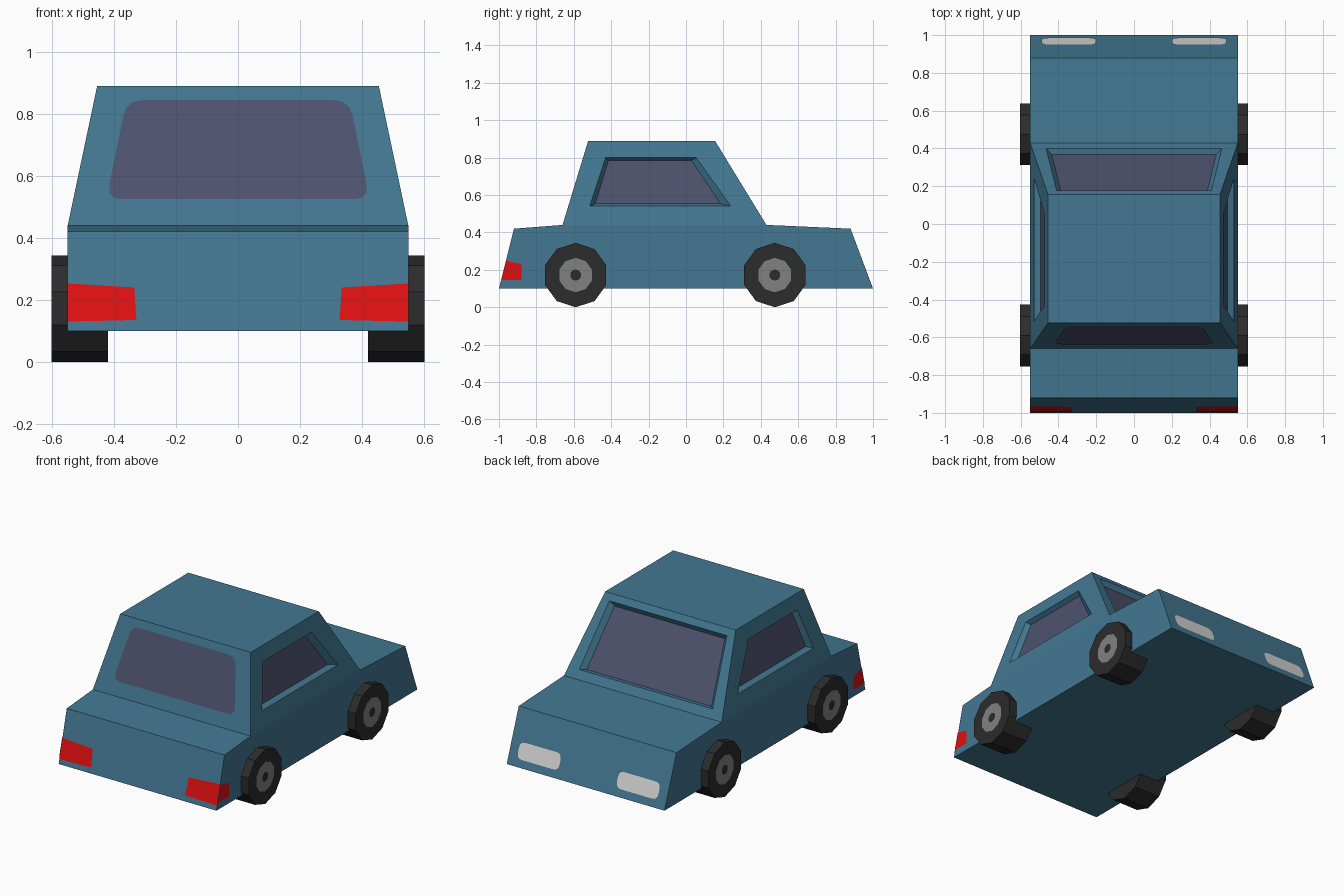
import bpy, bmesh, math
from mathutils import Vector

if "Cube" in bpy.data.objects:
    bpy.data.objects.remove(bpy.data.objects["Cube"])


def material(name, rgb):
    m = bpy.data.materials.new(name)
    m.diffuse_color = (*rgb, 1)
    m.use_nodes = True
    m.node_tree.nodes["Principled BSDF"].inputs["Base Color"].default_value = m.diffuse_color
    return m


BLUE = material("body blue", (0.055, 0.185, 0.285))
GLASS = material("window glass", (0.075, 0.085, 0.155))
RED = material("tail light red", (0.74, 0.005, 0.005))
WHITE = material("headlight white", (0.66, 0.66, 0.65))
RUBBER = material("tyre black", (0.025, 0.025, 0.025))
HUB = material("hub grey", (0.22, 0.22, 0.22))


def finish(name, bm, mats):
    bmesh.ops.remove_doubles(bm, verts=bm.verts, dist=1e-5)
    bmesh.ops.recalc_face_normals(bm, faces=bm.faces)
    me = bpy.data.meshes.new(name)
    bm.to_mesh(me)
    bm.free()
    for m in mats:
        me.materials.append(m)
    ob = bpy.data.objects.new(name, me)
    bpy.context.collection.objects.link(ob)
    return ob


def face(bm, pts, mat=0):
    f = bm.faces.new([bm.verts.new(p) for p in pts])
    f.material_index = mat


def window(bm, wall, hole, pane):
    """Quad wall with a sunken window: frame, reveal and glass."""
    for a, b in ((wall, hole), (hole, pane)):
        for i in range(4):
            j = (i + 1) % 4
            face(bm, (a[i], a[j], b[j], b[i]))
    face(bm, pane, 1)


# Surfaces the details sit on
W, WT, Z0, Z1 = 0.55, 0.455, 0.44, 0.89


def cabin_x(z):
    return W + (WT - W) * (z - Z0) / (Z1 - Z0)


def rear_glass_y(z):
    return -0.66 + 0.137 * (z - Z0) / (Z1 - Z0)


def screen_z(y):
    return Z0 + (0.43 - y) / 0.275 * (Z1 - Z0)


def nose_y(z):
    return -1 + 0.08 * (z - 0.1) / 0.32


def tail_y(z):
    return 1 - 0.12 * (z - 0.1) / 0.32


# Body shell: lower hull
bm = bmesh.new()
hull = [(0.43, Z0), (0.88, 0.42), (1, 0.1), (-1, 0.1), (-0.92, 0.42), (-0.66, Z0)]
for s in (-1, 1):
    face(bm, [(s * W, y, z) for y, z in hull])
for (ya, za), (yb, zb) in zip(hull, hull[1:]):
    face(bm, [(-W, ya, za), (W, ya, za), (W, yb, zb), (-W, yb, zb)])

# Cabin roof and painted-window wall
YF, YB = -0.523, 0.155
face(bm, [(-WT, YF, Z1), (WT, YF, Z1), (WT, YB, Z1), (-WT, YB, Z1)])
face(bm, [(-W, -0.66, Z0), (W, -0.66, Z0), (WT, YF, Z1), (-WT, YF, Z1)])

# Sunken side windows
for s in (-1, 1):
    n = Vector((s * 0.978, 0, 0.207))
    wall = [(-0.66, Z0), (0.43, Z0), (YB, Z1), (YF, Z1)]
    hole = [(-0.515, 0.54), (0.24, 0.54), (0.055, 0.80), (-0.43, 0.80)]
    pane = [(-0.485, 0.56), (0.185, 0.56), (0.03, 0.79), (-0.415, 0.79)]
    lift = [[Vector((s * cabin_x(z), y, z)) for y, z in ring] for ring in (wall, hole, pane)]
    window(bm, lift[0], lift[1], [p - n * 0.03 for p in lift[2]])

# Sunken windscreen
n = Vector((0, 0.853, 0.521))
rings = [[(-W, 0.43), (W, 0.43), (WT, YB), (-WT, YB)],
         [(-0.465, 0.40), (0.465, 0.40), (0.41, 0.178), (-0.41, 0.178)],
         [(-0.435, 0.393), (0.435, 0.393), (0.385, 0.188), (-0.385, 0.188)]]
lift = [[Vector((x, y, screen_z(y))) for x, y in ring] for ring in rings]
window(bm, lift[0], lift[1], [p - n * 0.03 for p in lift[2]])
finish("car_body", bm, [BLUE, GLASS])


# Painted details as thin plates with softened corners
def rounded(pts, r):
    out = []
    pts = [Vector(p) for p in pts]
    for i, p in enumerate(pts):
        a = p + (pts[i - 1] - p).normalized() * r
        b = p + (pts[(i + 1) % len(pts)] - p).normalized() * r
        for k in range(4):
            t = k / 3
            out.append(a * (1 - t) ** 2 + p * 2 * t * (1 - t) + b * t * t)
    return out


def plate(bm, pts, place, r):
    face(bm, [place(u, v) for u, v in (rounded(pts, r) if r else pts)])


def aim(bm, direction):
    """Turn the plates outward after building."""
    bm.normal_update()
    for f in bm.faces:
        if f.normal.dot(Vector(direction)) < 0:
            f.normal_flip()


def plates_object(name, mat, direction, pts_list, place, r):
    bm = bmesh.new()
    for pts in pts_list:
        plate(bm, pts, place, r)
    aim(bm, direction)
    me = bpy.data.meshes.new(name)
    bm.to_mesh(me)
    bm.free()
    me.materials.append(mat)
    bpy.context.collection.objects.link(bpy.data.objects.new(name, me))


E = 0.003
plates_object("rear_window", GLASS, (0, -1, 0),
              [[(-0.425, 0.525), (0.425, 0.525), (0.36, 0.845), (-0.36, 0.845)]],
              lambda x, z: (x, rear_glass_y(z) - E, z), 0.05)

both = (-1, 1)
plates_object("headlights", WHITE, (0, 1, 0),
              [[(s * 0.2, 0.145), (s * 0.49, 0.145), (s * 0.49, 0.24), (s * 0.2, 0.24)] for s in both],
              lambda x, z: (x, tail_y(z) + E, z), 0.035)

plates_object("tail_lights", RED, (0, -1, 0),
              [[(s * 0.328, 0.135), (s * 0.55, 0.13), (s * 0.55, 0.253), (s * 0.335, 0.24)] for s in both],
              lambda x, z: (x, nose_y(z) - E, z), 0)

for s, side in ((-1, "left"), (1, "right")):
    plates_object("tail_light_side_" + side, RED, (s, 0, 0),
                  [[(nose_y(0.145), 0.145), (-0.88, 0.145), (-0.88, 0.23), (nose_y(0.25), 0.25)]],
                  lambda y, z: (s * (W + E), y, z), 0)


# Ten-sided wheels: tyre with hub rings on the outer cap
def wheel(name, s, cy):
    bm = bmesh.new()

    def ring(x, r):
        return [(s * x, cy + r * math.sin(math.tau * i / 10), 0.172 + r * math.cos(math.tau * i / 10))
                for i in range(10)]

    face(bm, ring(0.42, 0.172))
    steps = [(0.42, 0.172, 0), (0.603, 0.172, 0), (0.603, 0.092, 0), (0.603, 0.03, 1)]
    for (xa, ra, _), (xb, rb, m) in zip(steps, steps[1:]):
        a, b = ring(xa, ra), ring(xb, rb)
        for i in range(10):
            j = (i + 1) % 10
            face(bm, (a[i], a[j], b[j], b[i]), m)
    face(bm, ring(0.603, 0.03), 0)
    finish(name, bm, [RUBBER, HUB])


for s, side in ((-1, "left"), (1, "right")):
    for cy, end in ((-0.59, "front"), (0.475, "back")):
        wheel("wheel_" + end + "_" + side, s, cy)
